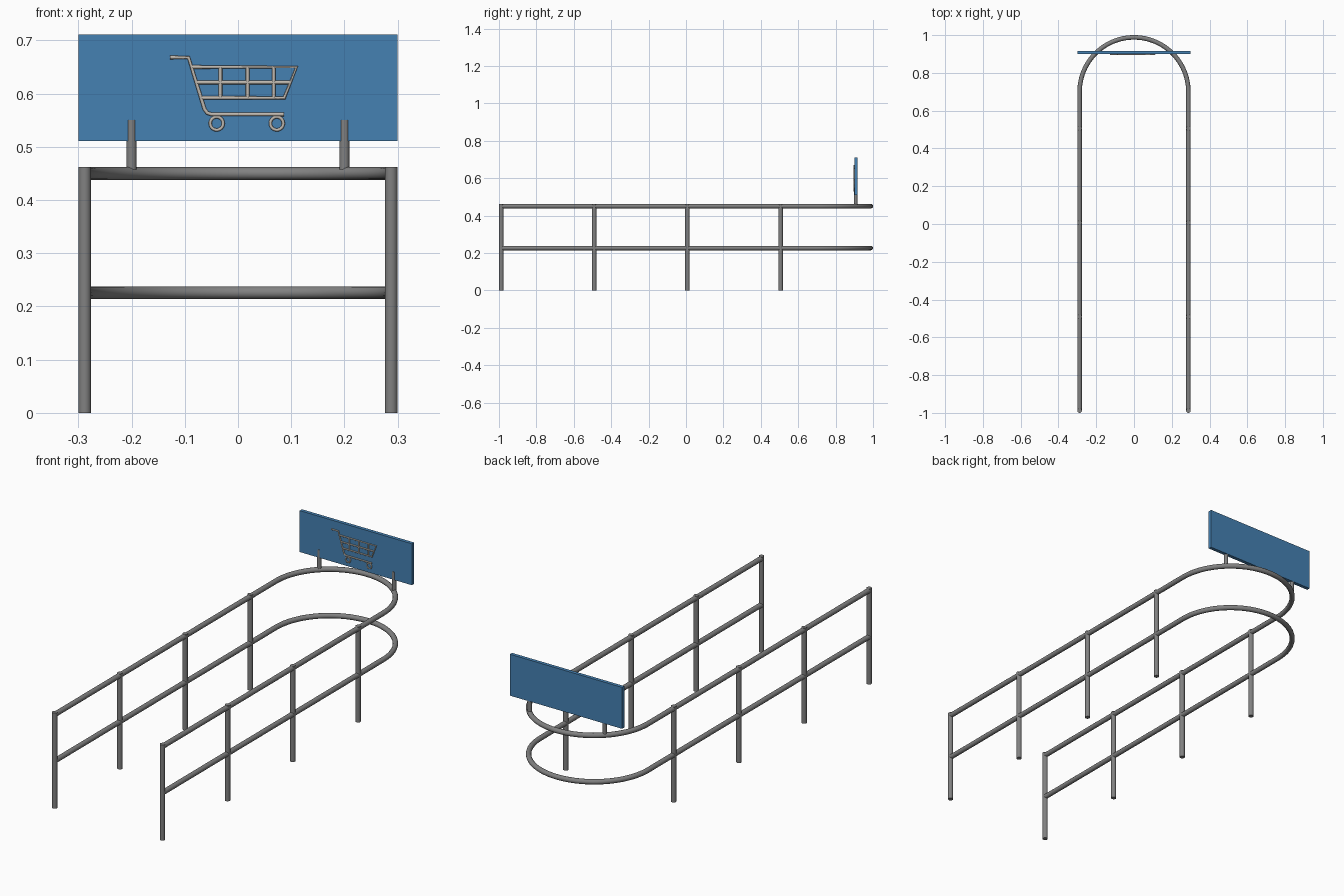
import bpy
from math import sin, cos, pi, radians
from mathutils import Vector

if "Cube" in bpy.data.objects:
    bpy.data.objects.remove(bpy.data.objects["Cube"])


def material(name, rgb):
    m = bpy.data.materials.new(name)
    m.use_nodes = True
    m.diffuse_color = (*rgb, 1)
    m.node_tree.nodes["Principled BSDF"].inputs["Base Color"].default_value = (*rgb, 1)
    return m


STEEL = material("grey steel", (0.22, 0.22, 0.22))
BLUE = material("sign blue", (0.06, 0.22, 0.45))
PALE = material("pale warm grey", (0.52, 0.48, 0.43))


def finish(name, mat):
    ob = bpy.context.object
    ob.name = name
    ob.data.materials.clear()
    ob.data.materials.append(mat)
    bpy.ops.object.shade_smooth_by_angle(angle=radians(40))
    return ob


def post(name, x, y, bottom, top, r):
    bpy.ops.mesh.primitive_cylinder_add(
        vertices=24, radius=r, depth=top - bottom, location=(x, y, (top + bottom) / 2))
    finish(name, STEEL)


def tube(name, paths, r, mat):
    """Round tubes along open paths, turned into one mesh."""
    cu = bpy.data.curves.new(name, "CURVE")
    cu.dimensions = "3D"
    cu.bevel_depth = r
    cu.bevel_resolution = 4
    cu.use_fill_caps = True
    for path in paths:
        s = cu.splines.new("POLY")
        s.points.add(len(path) - 1)
        for p, co in zip(s.points, path):
            p.co = (*co, 1)
    ob = bpy.data.objects.new(name, cu)
    bpy.context.collection.objects.link(ob)
    bpy.ops.object.select_all(action="DESELECT")
    ob.select_set(True)
    bpy.context.view_layer.objects.active = ob
    bpy.ops.object.convert(target="MESH")
    finish(name, mat)


HALF = 0.288      # half the distance between the two sides
FRONT = -0.988
BEND = 0.70       # where the straight rails start to curve
R = 0.012

# U-shaped rails
arc = [(HALF * cos(pi * i / 48), BEND + HALF * sin(pi * i / 48)) for i in range(49)]
plan = [(HALF, FRONT)] + arc + [(-HALF, FRONT)]
for name, z in (("top_rail", 0.45), ("middle_rail", 0.226)):
    tube(name, [[(x, y, z) for x, y in plan]], R, STEEL)

# Upright posts and sign brackets on both sides
for side, sx in (("left", 1), ("right", -1)):
    for i, y in enumerate((FRONT, -0.491, 0.007, 0.506)):
        post(f"{side}_post_{i + 1}", sx * HALF, y, 0, 0.462, R)
    post(f"{side}_sign_bracket", sx * 0.2, 0.907, 0.45, 0.55, 0.0095)

# Sign board
SIGN_FRONT, SIGN_BACK = 0.900, 0.917
bpy.ops.mesh.primitive_cube_add(size=1, location=(0, (SIGN_FRONT + SIGN_BACK) / 2, 0.611))
bpy.context.object.scale = (0.6, SIGN_BACK - SIGN_FRONT, 0.2)
bpy.ops.object.transform_apply(location=False, rotation=False, scale=True)
finish("sign_board", BLUE)

# Trolley symbol made of thin rods on the front of the board
ROD = 0.0035
ROD_Y = SIGN_FRONT - 0.002
TOP, MID, LOW = 0.65, 0.621, 0.592
lines = [
    [(-0.128, 0.668), (-0.093, 0.668), (-0.063, 0.571), (-0.058, 0.564),
     (-0.05, 0.561), (0.086, 0.561)],
    [(-0.087, TOP), (0.11, TOP), (0.087, LOW), (-0.068, LOW)],
    [(-0.078, MID), (0.099, MID)],
] + [[(x, TOP), (x, LOW)] for x in (-0.033, 0.018, 0.067)]
tube("trolley_symbol", [[(x, ROD_Y, z) for x, z in l] for l in lines], ROD, PALE)

for name, x in (("rear_wheel", -0.04), ("front_wheel", 0.073)):
    bpy.ops.mesh.primitive_torus_add(
        major_radius=0.0122, minor_radius=0.003, major_segments=32, minor_segments=10,
        location=(x, ROD_Y, 0.544), rotation=(pi / 2, 0, 0))
    finish("trolley_" + name, PALE)
